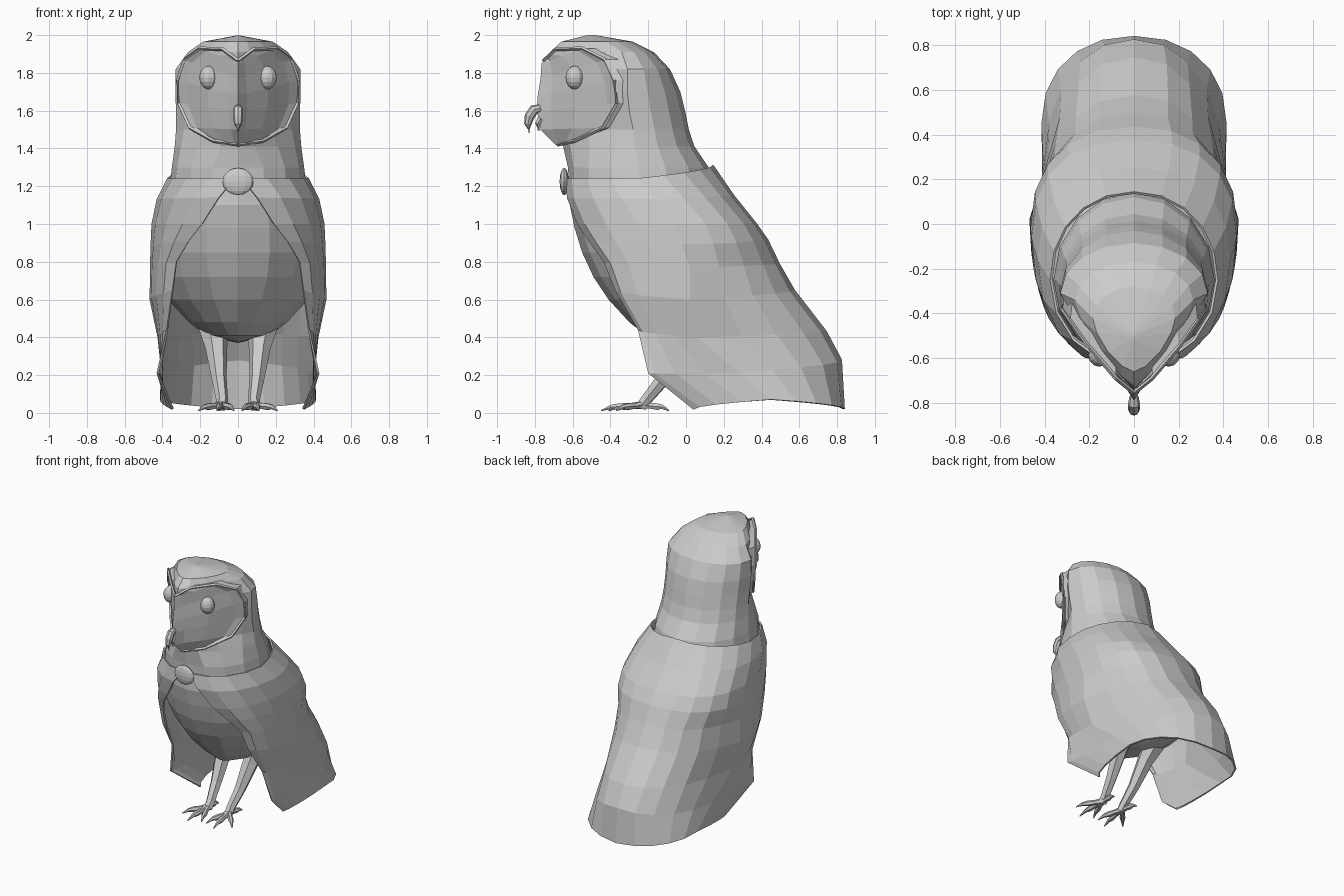
import bpy, bmesh, math
from mathutils import Vector

if "Cube" in bpy.data.objects:
    bpy.data.objects.remove(bpy.data.objects["Cube"])


def make_object(name, bm, mirror=False):
    bmesh.ops.recalc_face_normals(bm, faces=bm.faces)
    me = bpy.data.meshes.new(name)
    bm.to_mesh(me)
    bm.free()
    ob = bpy.data.objects.new(name, me)
    bpy.context.collection.objects.link(ob)
    if mirror:
        m = ob.modifiers.new("Mirror", 'MIRROR')
        m.merge_threshold = 0.002
    return ob


def grid(name, rows, mirror=True):
    """Skin a list of equally long point rows."""
    bm = bmesh.new()
    vs = [[bm.verts.new(p) for p in r] for r in rows]
    for a, b in zip(vs, vs[1:]):
        for j in range(len(a) - 1):
            bm.faces.new((a[j], a[j + 1], b[j + 1], b[j]))
    return make_object(name, bm, mirror)


def tube(name, pts, sides=6, mirror=False):
    """Tapered tube through (x, y, z, radius) points, ends capped."""
    bm = bmesh.new()
    ps = [Vector(p[:3]) for p in pts]
    rings = []
    for i, p in enumerate(ps):
        d = ps[min(i + 1, len(ps) - 1)] - ps[max(i - 1, 0)]
        q = d.to_track_quat('Z', 'Y')
        ring = []
        for k in range(sides):
            a = 2 * math.pi * k / sides
            ring.append(bm.verts.new(p + q @ Vector((math.cos(a), math.sin(a), 0)) * pts[i][3]))
        rings.append(ring)
    for a, b in zip(rings, rings[1:]):
        for k in range(sides):
            n = (k + 1) % sides
            bm.faces.new((a[k], a[n], b[n], b[k]))
    bm.faces.new(rings[0])
    bm.faces.new(rings[-1])
    return make_object(name, bm, mirror)


def ball(name, loc, scale, mirror=False):
    bm = bmesh.new()
    bmesh.ops.create_uvsphere(bm, u_segments=12, v_segments=8, radius=1)
    for v in bm.verts:
        v.co = Vector([c * s + l for c, s, l in zip(v.co, scale, loc)])
    return make_object(name, bm, mirror)


def half_ring(z, yf, yb, w, ym, n, seg=4):
    """Half outline front to back; n shapes the front (1 = wedge, 2 = round)."""
    pts = []
    for i in range(2 * seg + 1):
        t = math.pi / 2 * (i / seg)
        s, c = abs(math.sin(t)), abs(math.cos(t))
        if i <= seg:
            x, y = w * s ** (2 / n), ym + (yf - ym) * c ** (2 / n)
        else:
            x, y = w * s, ym + (yb - ym) * c
        pts.append((0 if i in (0, 2 * seg) else x, y, z))
    return pts


# Head and neck: z, front y, back y, half width, widest y, front shape
head = [(1.22, -.62, .14, .36, -.25, 2), (1.30, -.625, .12, .35, -.25, 2),
        (1.41, -.65, .045, .335, -.27, 1.5), (1.50, -.71, .015, .328, -.28, 1.12),
        (1.60, -.74, -.005, .328, -.3, 1.05), (1.70, -.74, -.03, .332, -.31, 1.05),
        (1.82, -.74, -.085, .33, -.31, 1.1), (1.91, -.72, -.17, .265, -.34, 1.3),
        (1.965, -.66, -.28, .185, -.42, 1.5), (2.0, -.52, -.48, 0, -.5, 2)]
grid("head", [half_ring(*r) for r in head])

# Heart-shaped face: centre ridge and matching rim points, rim turned back to the head
ridge = [(-.75, 1.87), (-.765, 1.85), (-.77, 1.77), (-.785, 1.68), (-.79, 1.6), (-.77, 1.5), (-.69, 1.42)]
rim = [(.08, -.69, 1.925), (.2, -.55, 1.93), (.285, -.43, 1.87), (.32, -.38, 1.76),
       (.315, -.365, 1.64), (.255, -.44, 1.51), (.13, -.59, 1.44)]
rows = []
for (cy, cz), r in zip(ridge, rim):
    a, b = Vector((0, cy, cz)), Vector(r)
    rows.append([a, a.lerp(b, .15) + Vector((0, .012, 0)), a.lerp(b, .5), a.lerp(b, .85) + Vector((0, .012, 0)),
                 b, b + Vector((-.01 * (b.x > .2), .09, 0))])
grid("face_disc", rows)
tube("face_rim", [(0, -.755, 1.865, .01)] + [(*p, .01) for p in rim] + [(0, -.68, 1.42, .01)], 4, True)

# Eyes, beak
ball("eyes", (.155, -.588, 1.775), (.05, .05, .062), True)
tube("upper_beak", [(0, -.77, 1.615, .02), (0, -.805, 1.605, .027), (0, -.828, 1.57, .027),
                    (0, -.837, 1.53, .02), (0, -.83, 1.485, .006)], 8)
tube("lower_beak", [(0, -.77, 1.56, .018), (0, -.785, 1.53, .016), (0, -.78, 1.495, .008)], 6)

# Body filling the cloak
body = [(1.22, -.61, .13, .35, -.25, 2), (1.1, -.615, .24, .405, -.18, 2), (.98, -.59, .34, .435, -.08, 2),
        (.85, -.55, .42, .44, -.03, 2), (.72, -.49, .5, .425, 0, 1.9), (.6, -.41, .54, .37, .02, 1.8),
        (.48, -.3, .5, .26, .06, 1.7), (.41, -.21, .4, .17, .1, 1.6), (.37, .05, .2, 0, .1, 2)]
grid("body", [half_ring(*r) for r in body])

# Cloak: front edge x y z, side x y z, back y z, back squareness, back pinch
cloak = [(.02, -.63, 1.24, .37, -.25, 1.24, .14, 1.31, 2.1, 1),
         (.10, -.625, 1.14, .425, -.16, 1.13, .25, 1.15, 2.3, 1),
         (.19, -.57, 1.0, .452, -.06, 1.0, .37, 1.0, 2.4, 1),
         (.26, -.51, .91, .457, -.02, .89, .43, .915, 2.3, 1),
         (.325, -.43, .8, .46, .02, .77, .49, .79, 2.1, .93),
         (.345, -.37, .65, .462, .02, .6, .57, .65, 2.1, .92),
         (.375, -.25, .44, .42, .06, .4, .74, .43, 2.2, .94),
         (.425, -.2, .21, .4, .28, .21, .82, .28, 2.1, .98),
         (.345, .04, .02, .408, .45, .07, .835, .02, 2.2, 1)]
rows = []
for xf, yf, zf, w, ys, zs, yb, zb, n, pinch in cloak:
    row = []
    for j in range(5):
        t = math.pi / 2 * j / 4
        s, c = math.sin(t), math.cos(t)
        row.append((xf + (w - xf) * s, ys + (yf - ys) * c, zf + (zs - zf) * j / 4))
    for j in range(1, 6):
        t = math.pi / 2 * j / 5
        s, c = math.sin(t) ** (2 / n), abs(math.cos(t)) ** (2 / n)
        k = pinch if j < 4 else 1
        row.append((0 if j == 5 else w * c * k, ys + (yb - ys) * s, zs + (zb - zs) * j / 5))
    rows.append(row)
ob = grid("cloak", rows)
m = ob.modifiers.new("Thickness", 'SOLIDIFY')
m.thickness, m.offset = .012, 0

# Brooch
ball("brooch", (0, -.645, 1.225), (.082, .024, .072))

# Legs and clawed toes
tube("legs", [(.13, .06, .46, .085), (.115, -.02, .34, .058), (.1, -.12, .18, .04),
              (.085, -.21, .07, .032), (.085, -.24, .03, .032)], 6, True)
for i, (tx, ty) in enumerate([(.02, -.41), (.11, -.45), (.21, -.37), (.1, -.09)]):
    a, b = Vector((.087, -.23, .042)), Vector((tx, ty, .012))
    toe = []
    for t, lift, r in [(0, 0, .024), (.3, .004, .017), (.55, .008, .02), (.75, .012, .013), (1, 0, .003)]:
        p = a.lerp(b, t)
        toe.append((p.x, p.y, p.z + lift, r))
    tube("toe_%d" % (i + 1), toe, 6, True)
